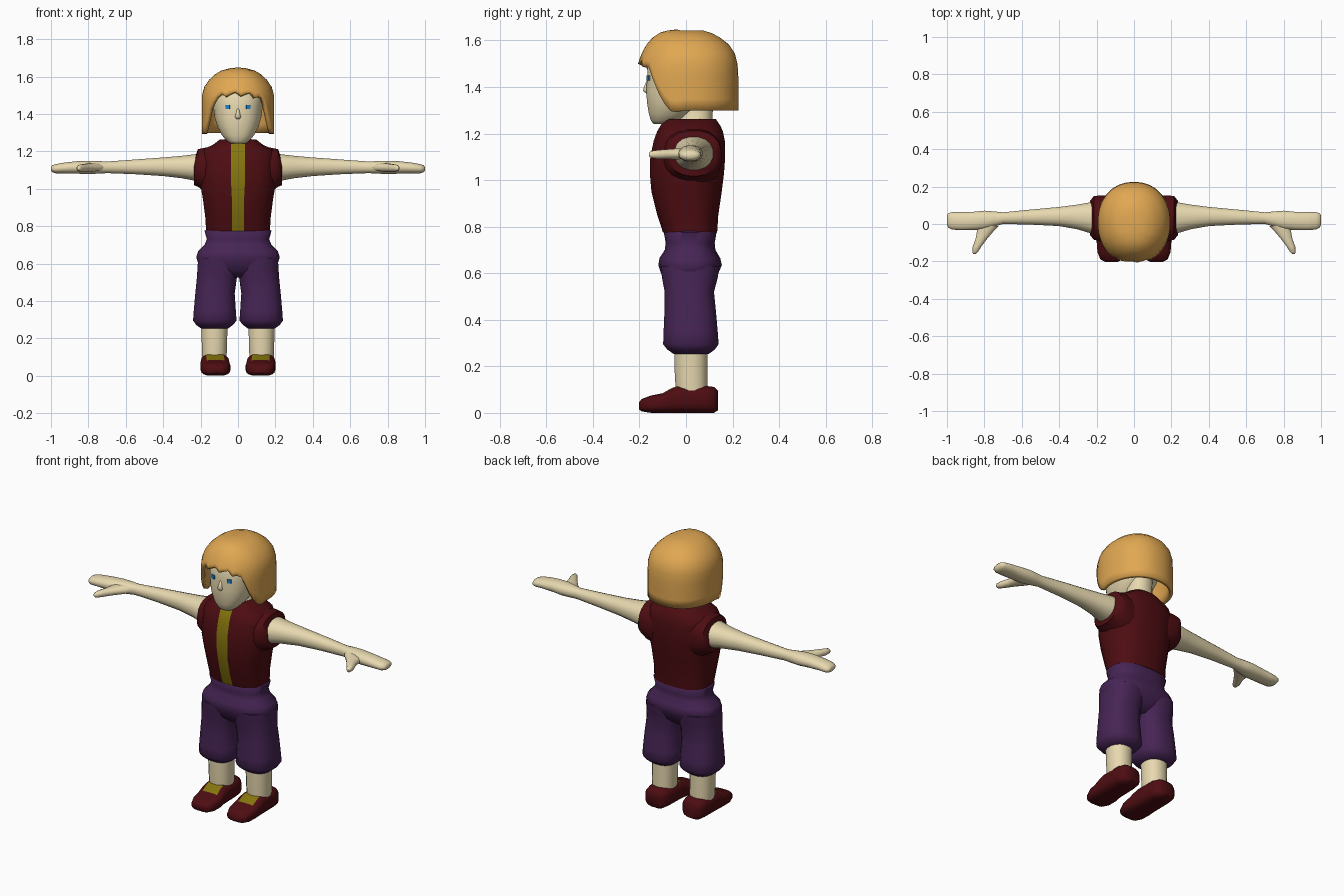
import bpy, bmesh, math


def material(name, rgb):
    m = bpy.data.materials.new(name)
    m.diffuse_color = (*rgb, 1)
    return m


SKIN = material("skin", (.80, .69, .43))
HAIR = material("golden hair", (.75, .39, .085))
MAROON = material("maroon cloth", (.075, .004, .006))
PURPLE = material("purple cloth", (.062, .018, .09))
YELLOW = material("mustard cloth", (.24, .18, .004))
BLUE = material("eye blue", (.01, .23, .60))


def finish(name, bm, mats, mirror=False, angle=50):
    bmesh.ops.recalc_face_normals(bm, faces=bm.faces)
    me = bpy.data.meshes.new(name)
    bm.to_mesh(me)
    bm.free()
    for m in mats:
        me.materials.append(m)
    ob = bpy.data.objects.new(name, me)
    bpy.context.collection.objects.link(ob)
    bpy.ops.object.select_all(action='DESELECT')
    ob.select_set(True)
    bpy.context.view_layer.objects.active = ob
    bpy.ops.object.shade_smooth_by_angle(angle=math.radians(angle))
    if mirror:
        ob.modifiers.new("mirror", 'MIRROR')
    return ob


def oval(a0, a1, b0, b1, th, power):
    """Point on a rounded cross-section; angle 0 is the low b side."""
    s, c = math.sin(th), math.cos(th)
    e = 2 / power
    return ((a0 + a1) / 2 + (a1 - a0) / 2 * math.copysign(abs(s) ** e, s),
            (b0 + b1) / 2 - (b1 - b0) / 2 * math.copysign(abs(c) ** e, c))


def loft(axis, rings, n=20, power=2.2):
    """Skin rings of (position, a0, a1, b0, b1) along an axis."""
    bm = bmesh.new()
    rows = []
    for t, *box in rings:
        row = []
        for j in range(n):
            co = list(oval(*box, (j + .5) * 2 * math.pi / n, power))
            co.insert(axis, t)
            row.append(bm.verts.new(co))
        rows.append(row)
    for r0, r1 in zip(rows, rows[1:]):
        for j in range(n):
            k = (j + 1) % n
            bm.faces.new((r0[j], r0[k], r1[k], r1[j]))
    bm.faces.new(rows[0])
    bm.faces.new(rows[-1])
    return bm


def interp(table, x):
    for p, q in zip(table, table[1:]):
        if x <= q[0]:
            f = max(0, (x - p[0]) / (q[0] - p[0]))
            return [u + (v - u) * f for u, v in zip(p[1:], q[1:])]
    return list(table[-1][1:])


# Vest with the shirt strip down the front
bm = loft(2, [(.775, -.172, .172, -.10, .135), (.85, -.177, .177, -.125, .14),
              (.95, -.19, .19, -.15, .155), (1.03, -.205, .205, -.157, .165),
              (1.10, -.205, .205, -.155, .17), (1.17, -.205, .205, -.14, .168),
              (1.21, -.19, .19, -.125, .16), (1.235, -.135, .135, -.11, .148),
              (1.262, -.10, .10, -.09, .13)], power=2.5)
for f in bm.faces:
    c = f.calc_center_median()
    if abs(c.x) < .005 and c.y < -.05:
        f.material_index = 1
        for v in f.verts:
            v.co.x = math.copysign(.037 if v.co.z > 1 else .033, v.co.x)
finish("vest", bm, [MAROON, YELLOW])

# Vest armholes
finish("armhole", loft(0, [(.12, -.10, .15, .96, 1.225), (.18, -.095, .155, .985, 1.22),
                           (.215, -.085, .15, 1.01, 1.212), (.235, -.06, .125, 1.018, 1.15)],
                       power=2.4), [MAROON], True)

# Arms and mitten hands
finish("arm", loft(0, [(.15, -.06, .125, 1.03, 1.195), (.22, -.055, .12, 1.04, 1.187),
                       (.30, -.03, .105, 1.055, 1.177), (.40, -.012, .092, 1.067, 1.168),
                       (.55, -.004, .078, 1.077, 1.157), (.70, .0, .063, 1.083, 1.146),
                       (.75, -.015, .068, 1.08, 1.149), (.80, -.03, .072, 1.078, 1.15),
                       (.86, -.033, .066, 1.08, 1.148), (.93, -.034, .064, 1.082, 1.14),
                       (.975, -.03, .064, 1.082, 1.132), (.993, -.02, .058, 1.088, 1.125),
                       (1.0, -.005, .045, 1.098, 1.115)], 16), [SKIN], True)
finish("thumb", loft(1, [(-.16, .845, .86, 1.103, 1.117), (-.152, .836, .864, 1.095, 1.125),
                         (-.12, .815, .863, 1.09, 1.13), (-.08, .785, .848, 1.09, 1.133),
                         (-.045, .755, .842, 1.088, 1.136), (-.01, .72, .84, 1.09, 1.138)],
                     12), [SKIN], True)

# Trousers
finish("trouser_hips", loft(2, [(.525, -.09, .09, -.05, .08), (.56, -.18, .18, -.09, .12),
                                (.60, -.214, .214, -.108, .14), (.635, -.225, .225, -.12, .155),
                                (.665, -.215, .215, -.115, .148), (.70, -.18, .18, -.092, .127),
                                (.73, -.168, .168, -.088, .124), (.775, -.18, .18, -.096, .132),
                                (.785, -.165, .165, -.085, .12)],
                            24, 2.5), [PURPLE], angle=70)
finish("trouser_leg", loft(2, [(.254, .05, .20, -.055, .10), (.272, .025, .225, -.082, .125),
                               (.295, .006, .242, -.10, .142), (.35, .01, .238, -.098, .138),
                               (.44, .016, .23, -.094, .13), (.52, .005, .222, -.093, .122),
                               (.58, -.01, .218, -.105, .138), (.63, .0, .215, -.11, .145)],
                           16, 2.5), [PURPLE], True, 70)

# Shins
finish("shin", loft(2, [(.09, .06, .192, -.045, .093), (.18, .057, .195, -.05, .093),
                        (.27, .055, .197, -.052, .093)], 16), [SKIN], True)

# Shoes with a coloured tongue in front of the ankle
bm = loft(1, [(-.202, .085, .155, .015, .045), (-.19, .06, .18, .006, .06),
              (-.15, .043, .196, .0, .075), (-.10, .04, .20, .0, .085),
              (-.06, .045, .20, .0, .108), (-.035, .046, .20, .0, .116),
              (.08, .05, .198, .0, .117), (.12, .06, .19, .0, .112),
              (.137, .085, .165, .01, .095)], 20, 3.2)
for f in bm.faces:
    c = f.calc_center_median()
    if c.z > .07 and -.10 < c.y < -.03 and abs(c.x - .122) < .045:
        f.material_index = 1
finish("shoe", bm, [MAROON, YELLOW], True)

# Neck and head
finish("neck", loft(2, [(1.22, -.09, .09, -.05, .12), (1.27, -.07, .07, -.03, .115),
                        (1.36, -.07, .07, -.03, .12)], 16), [SKIN])
finish("head", loft(2, [(1.242, -.04, .04, -.14, -.06), (1.255, -.058, .058, -.151, -.03),
                        (1.285, -.086, .086, -.16, .02), (1.33, -.11, .11, -.168, .08),
                        (1.38, -.125, .125, -.172, .12), (1.44, -.133, .133, -.168, .15),
                        (1.52, -.135, .135, -.165, .155), (1.575, -.10, .10, -.12, .12)],
                    24, 2.4), [SKIN], angle=60)
finish("nose", loft(2, [(1.372, -.012, .012, -.172, -.15), (1.385, -.017, .017, -.186, -.15),
                        (1.405, -.011, .011, -.180, -.15), (1.43, -.006, .006, -.168, -.15)],
                    10), [SKIN], angle=80)

# Eyes as thin plates on the face
bm = bmesh.new()
bmesh.ops.create_cube(bm, size=1)
for v in bm.verts:
    x, y, z = v.co.x * .024, v.co.y * .009, v.co.z * .022
    a = math.radians(20)
    v.co = (.054 + x * math.cos(a) - y * math.sin(a),
            -.161 + x * math.sin(a) + y * math.cos(a), 1.438 + z)
finish("eye", bm, [BLUE], True)

# Bobbed hair: a dome whose lower edge follows a fringe line by angle
DOME = [(0, .0, -.01, .01), (.003, .035, -.06, .06), (.012, .075, -.10, .095),
        (.03, .106, -.128, .13), (.055, .135, -.15, .165), (.085, .158, -.168, .188),
        (.12, .171, -.182, .199), (.16, .172, -.192, .203), (.35, .172, -.185, .203)]
EDGE = [(0, 1.505), (20, 1.50), (38, 1.485), (46, 1.455), (52, 1.40), (62, 1.335),
        (74, 1.285), (84, 1.30), (180, 1.298)]
ROWS = [.015, .05, .1, .18, .28, .4, .55, .7, .85, 1]
N = 48
bm = bmesh.new()
grid = []
for f in ROWS:
    row = []
    for j in range(N):
        th = (j + .5) * 2 * math.pi / N
        deg = math.degrees(th)
        low = interp(EDGE, min(deg, 360 - deg))[0]
        if abs(math.cos(th)) > .7 and math.cos(th) > 0:
            low += (-.012, .0, .009)[j % 3]
        drop = (1.627 - low) * f
        rx, y0, y1 = interp(DOME, drop)
        row.append(bm.verts.new((*oval(-rx, rx, y0, y1, th, 2.2), 1.627 - drop)))
    grid.append(row)
for r0, r1 in zip(grid, grid[1:]):
    for j in range(N):
        k = (j + 1) % N
        bm.faces.new((r0[j], r0[k], r1[k], r1[j]))
bm.faces.new(grid[0])
hair = finish("hair", bm, [HAIR], angle=60)
shell = hair.modifiers.new("thickness", 'SOLIDIFY')
shell.thickness = .022
shell.offset = -1
